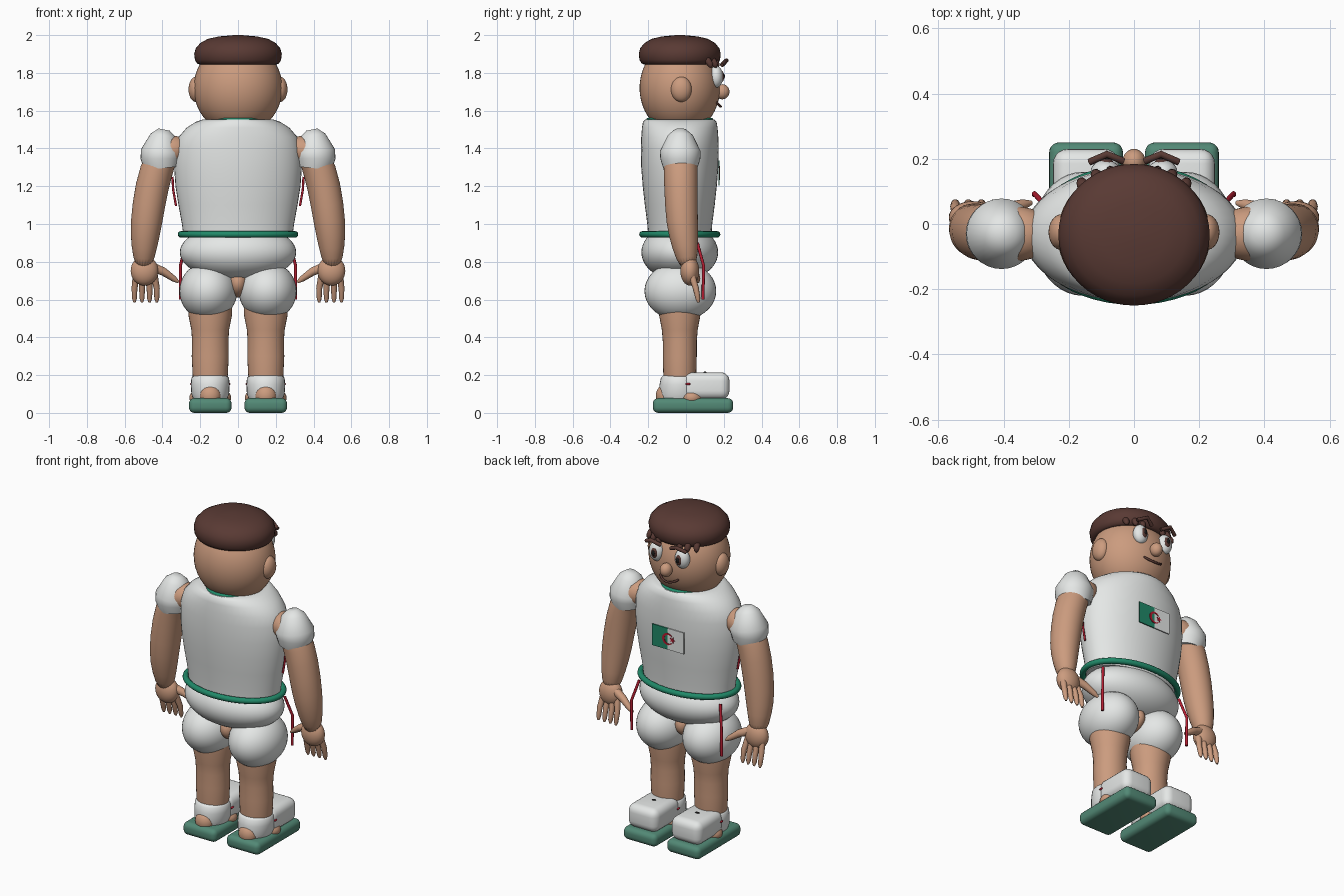
import bpy, bmesh
from math import sin, cos, pi, radians
from mathutils import Vector, Matrix, Quaternion

cube = bpy.data.objects.get("Cube")
if cube:
    bpy.data.objects.remove(cube, do_unlink=True)


def material(name, rgb):
    m = bpy.data.materials.new(name)
    m.use_nodes = True
    m.diffuse_color = (*rgb, 1)
    m.node_tree.nodes["Principled BSDF"].inputs["Base Color"].default_value = (*rgb, 1)
    return m


SKIN = material("skin", (0.60, 0.33, 0.21))
WHITE = material("white cloth", (0.78, 0.80, 0.79))
BROWN = material("dark brown hair", (0.10, 0.042, 0.034))
GREEN = material("bright green", (0.015, 0.25, 0.14))
SOLE = material("sole green", (0.085, 0.25, 0.18))
RED = material("red", (0.45, 0.012, 0.03))
BLACK = material("black", (0.01, 0.01, 0.01))
CY = -0.033  # body axis depth


def finish(name, bm, mat, bevel=0, subdivide=0, angle=40):
    bmesh.ops.recalc_face_normals(bm, faces=bm.faces)
    mesh = bpy.data.meshes.new(name)
    bm.to_mesh(mesh)
    bm.free()
    mesh.materials.append(mat)
    ob = bpy.data.objects.new(name, mesh)
    bpy.context.collection.objects.link(ob)
    bpy.ops.object.select_all(action='DESELECT')
    ob.select_set(True)
    bpy.context.view_layer.objects.active = ob
    if bevel:
        mod = ob.modifiers.new("bevel", 'BEVEL')
        mod.width, mod.segments = bevel, 5
    if subdivide:
        ob.modifiers.new("subdivide", 'SUBSURF').levels = subdivide
        ob.modifiers["subdivide"].render_levels = subdivide
    for mod in list(ob.modifiers):
        bpy.ops.object.modifier_apply(modifier=mod.name)
    bpy.ops.object.shade_smooth_by_angle(angle=radians(angle))
    return ob


def ball(name, centre, radii, mat, seg=32):
    bm = bmesh.new()
    bmesh.ops.create_uvsphere(bm, u_segments=seg, v_segments=seg // 2, radius=1)
    bm.transform(Matrix.Translation(centre) @ Matrix.Diagonal((*radii, 1)))
    return finish(name, bm, mat)


def box(name, centre, size, bevel, mat):
    bm = bmesh.new()
    bmesh.ops.create_cube(bm, size=1)
    bm.transform(Matrix.Translation(centre) @ Matrix.Diagonal((*size, 1)))
    return finish(name, bm, mat, bevel)


def skin_rings(bm, rings, closed=False):
    n = len(rings[0])
    pairs = list(zip(rings, rings[1:] + rings[:1])) if closed else list(zip(rings, rings[1:]))
    for a, b in pairs:
        for i in range(n):
            bm.faces.new((a[i], a[(i + 1) % n], b[(i + 1) % n], b[i]))
    if not closed:
        bm.faces.new(rings[0])
        bm.faces.new(rings[-1])


def lathe(name, x, y, profile, mat, n=40, angle=40):
    """Stack of ellipses, each given as (z, x radius, y radius)."""
    bm = bmesh.new()
    rings = [[bm.verts.new((x + rx * cos(2 * pi * i / n), y + ry * sin(2 * pi * i / n), z))
              for i in range(n)] for z, rx, ry in profile]
    skin_rings(bm, rings)
    return finish(name, bm, mat, angle=angle)


def tube(name, points, radii, mat, n=12, closed=False, subdivide=0):
    """Round tube along a path, with one radius or one per point."""
    pts = [Vector(p) for p in points]
    if not isinstance(radii, (list, tuple)):
        radii = [radii] * len(pts)
    bm, rings, last, q = bmesh.new(), [], Vector((0, 0, 1)), Quaternion()
    for k, p in enumerate(pts):
        ahead = pts[(k + 1) % len(pts)] if closed or k + 1 < len(pts) else p
        behind = pts[k - 1] if closed or k else p
        t = (ahead - behind).normalized()
        q = last.rotation_difference(t) @ q
        last = t
        rings.append([bm.verts.new(p + q @ Vector((radii[k] * cos(2 * pi * i / n),
                                                   radii[k] * sin(2 * pi * i / n), 0)))
                      for i in range(n)])
    skin_rings(bm, rings, closed)
    return finish(name, bm, mat, subdivide=subdivide, angle=60)


def hoop(name, z, rx, ry, r, mat):
    pts = [(rx * cos(2 * pi * i / 48), CY + ry * sin(2 * pi * i / 48), z) for i in range(48)]
    return tube(name, pts, r, mat, closed=True)


def plate(name, outline, y, mat, depth=0.003):
    """Thin upright plate from an (x, z) outline."""
    bm = bmesh.new()
    face = bm.faces.new([bm.verts.new((x, y, z)) for x, z in outline])
    out = bmesh.ops.extrude_face_region(bm, geom=[face])["geom"]
    bmesh.ops.translate(bm, vec=(0, depth, 0), verts=[g for g in out if isinstance(g, bmesh.types.BMVert)])
    return finish(name, bm, mat)


# Head, cap and face
ball("head", (0, CY, 1.72), (0.235, 0.213, 0.246), SKIN, 48)
lathe("hair_cap", 0, CY, [(1.845, 0.205, 0.19), (1.85, 0.217, 0.202), (1.868, 0.228, 0.213),
                          (1.9, 0.232, 0.217), (1.93, 0.224, 0.21), (1.958, 0.2, 0.187),
                          (1.98, 0.16, 0.15), (1.993, 0.1, 0.095), (2.0, 0.02, 0.02)], BROWN, 48, 60)
ball("nose", (0, 0.192, 1.7), (0.035, 0.038, 0.04), SKIN)
tube("mouth", [(-0.065, 0.158, 1.648), (-0.045, 0.175, 1.63), (0, 0.188, 1.618),
               (0.045, 0.175, 1.63), (0.065, 0.158, 1.648)], 0.007, BROWN, subdivide=1)
for side, s in (("left", 1), ("right", -1)):
    ball(side + "_ear", (s * 0.222, -0.025, 1.713), (0.04, 0.055, 0.067), SKIN)
    ball(side + "_eye", (s * 0.088, 0.16, 1.78), (0.045, 0.036, 0.058), WHITE)
    ball(side + "_iris", (s * 0.084, 0.184, 1.78), (0.022, 0.018, 0.033), BROWN, 24)
    ball(side + "_pupil", (s * 0.083, 0.198, 1.782), (0.011, 0.008, 0.016), BLACK, 16)
    tube(side + "_eyebrow", [(s * 0.034, 0.193, 1.842), (s * 0.083, 0.214, 1.866),
                             (s * 0.136, 0.19, 1.842)], 0.011, BROWN)
    for k, (x, y) in enumerate(((0.07, 0.157), (0.115, 0.148), (0.158, 0.122))):
        tube(f"{side}_fringe_{k}", [(s * x * 0.9, y - 0.04, 1.885), (s * x, y, 1.865),
                                    (s * x * 1.04, y + 0.014, 1.825)], (0.018, 0.021, 0.013), BROWN, subdivide=1)

# Shirt with collar and waistband
lathe("shirt", 0, CY, [(0.93, 0.288, 0.167), (1.0, 0.297, 0.172), (1.1, 0.315, 0.185),
                       (1.2, 0.331, 0.196), (1.3, 0.338, 0.204), (1.4, 0.334, 0.206),
                       (1.46, 0.315, 0.204), (1.51, 0.272, 0.2), (1.54, 0.225, 0.195),
                       (1.552, 0.19, 0.183)], WHITE, 48)
hoop("collar", 1.548, 0.135, 0.165, 0.014, GREEN)
hoop("waistband", 0.945, 0.302, 0.198, 0.017, GREEN)

# Flag patch on the chest
FZ, FY = 1.27, 0.171
plate("flag_green_half", [(0, FZ - 0.065), (0.108, FZ - 0.065), (0.108, FZ + 0.065), (0, FZ + 0.065)], FY, GREEN, 0.006)
plate("flag_white_half", [(0, FZ - 0.065), (-0.108, FZ - 0.065), (-0.108, FZ + 0.065), (0, FZ + 0.065)], FY, WHITE, 0.006)
arc = [radians(40 + 280 * i / 24) for i in range(25)]
outer = [(-0.036 * cos(a), FZ + 0.036 * sin(a)) for a in arc]
inner = [(-0.006 - 0.027 * cos(a), FZ + 0.027 * sin(a)) for a in reversed(arc)]
plate("flag_crescent", outer + inner, FY + 0.006, RED)
star = [((0.019, 0.008)[i % 2], pi * i / 5) for i in range(10)]
plate("flag_star", [(-0.032 - r * cos(a), FZ + r * sin(a)) for r, a in star], FY + 0.006, RED)

# Shorts
ball("shorts_hips", (0, CY, 0.85), (0.308, 0.203, 0.15), WHITE, 48)
ball("crotch", (0, CY, 0.69), (0.06, 0.11, 0.08), SKIN)

for side, s in (("left", 1), ("right", -1)):
    ball(side + "_shorts_leg", (s * 0.157, -0.03, 0.645), (0.153, 0.19, 0.155), WHITE, 40)

    # Arm, sleeve and hand
    tube(side + "_arm", [(s * 0.27, -0.03, 1.38), (s * 0.34, -0.03, 1.405), (s * 0.41, -0.03, 1.36),
                         (s * 0.458, -0.027, 1.2), (s * 0.487, -0.022, 1.0), (s * 0.497, -0.005, 0.88),
                         (s * 0.5, 0.015, 0.76)],
         (0.07, 0.085, 0.092, 0.09, 0.086, 0.07, 0.045), SKIN, 20, subdivide=1)
    tube(side + "_sleeve", [(s * 0.391, -0.03, 1.5), (s * 0.397, -0.03, 1.47), (s * 0.406, -0.03, 1.385),
                            (s * 0.41, -0.03, 1.345), (s * 0.405, -0.03, 1.295)],
         (0.03, 0.066, 0.108, 0.106, 0.09), WHITE, 32)
    ball(side + "_palm", (s * 0.495, 0.02, 0.752), (0.073, 0.05, 0.078), SKIN)
    for k, x in enumerate((0.43, 0.468, 0.508, 0.548)):
        tube(f"{side}_finger_{k}", [(s * (0.5 + (x - 0.5) * 0.8), 0.03, 0.73), (s * x, 0.052, 0.66),
                                    (s * x, 0.063, 0.605), (s * x, 0.066, 0.585)],
             (0.019, 0.016, 0.013, 0.006), SKIN)
    tube(side + "_thumb", [(s * 0.45, 0.03, 0.77), (s * 0.395, 0.045, 0.748), (s * 0.34, 0.06, 0.71),
                           (s * 0.315, 0.065, 0.692)], (0.026, 0.022, 0.016, 0.007), SKIN)

    # Red piping on shirt and shorts
    tube(side + "_shirt_piping", [(s * 0.347, CY, 1.25), (s * 0.343, CY, 1.18), (s * 0.328, CY, 1.095)], 0.006, RED)
    tube(side + "_shorts_piping", [(s * 0.275, 0.06, 0.9), (s * 0.305, 0.093, 0.78), (s * 0.305, 0.09, 0.6)], 0.008, RED)

    # Leg, foot and shoe
    lathe(side + "_leg", s * 0.147, CY, [(0.12, 0.085, 0.08), (0.2, 0.093, 0.087), (0.3, 0.098, 0.09),
                                         (0.38, 0.096, 0.09), (0.44, 0.1, 0.095), (0.52, 0.116, 0.11),
                                         (0.58, 0.115, 0.11)], SKIN, 32)
    ball(side + "_heel", (s * 0.147, -0.11, 0.09), (0.057, 0.05, 0.06), SKIN, 24)
    ball(side + "_foot", (s * 0.147, 0.03, 0.08), (0.111, 0.075, 0.06), SKIN)
    lathe(side + "_shoe_ankle", s * 0.147, CY, [(0.075, 0.09, 0.105), (0.1, 0.1, 0.11), (0.15, 0.102, 0.107),
                                                (0.185, 0.099, 0.1), (0.198, 0.088, 0.088)], WHITE, 32, 60)
    box(side + "_shoe_toe", (s * 0.147, 0.105, 0.143), (0.203, 0.25, 0.143), 0.045, WHITE)
    ball(side + "_shoe_eyelet", (s * 0.147, 0.1, 0.214), (0.014, 0.009, 0.005), BLACK, 16)
    for edge in (1, -1):
        ball(f"{side}_shoe_dot_{edge}", (s * 0.147 + edge * 0.101, 0.01, 0.153), (0.006, 0.014, 0.006), RED, 16)
    box(side + "_sole", (s * 0.147, 0.037, 0.039), (0.226, 0.426, 0.078), 0.03, SOLE)
